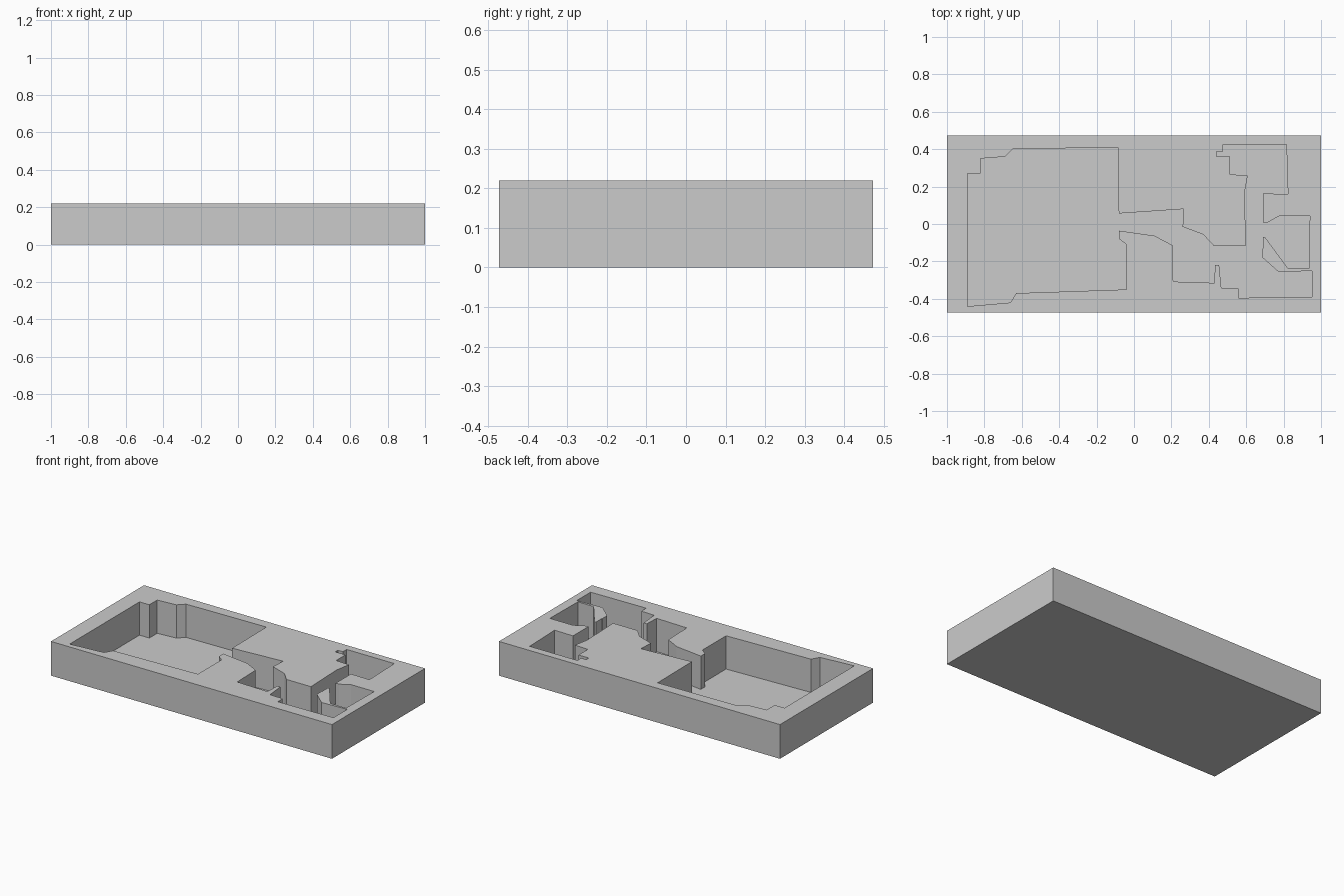
import bpy, bmesh

if "Cube" in bpy.data.objects:
    bpy.data.objects.remove(bpy.data.objects["Cube"])

HALF_X, HALF_Y, HEIGHT, FLOOR = 1.0, 0.473, 0.22, 0.006


def prism(name, outline, z0, z1):
    """Closed straight-sided solid from a plan outline."""
    bm = bmesh.new()
    base = bm.faces.new([bm.verts.new((x, y, z0)) for x, y in outline])
    top = bmesh.ops.extrude_face_region(bm, geom=[base])["geom"]
    bmesh.ops.translate(bm, vec=(0, 0, z1 - z0),
                        verts=[v for v in top if isinstance(v, bmesh.types.BMVert)])
    if not any(f.normal.z < -0.5 and f.calc_center_median().z < z0 + 1e-4 for f in bm.faces):
        bm.normal_update()
    bmesh.ops.recalc_face_normals(bm, faces=bm.faces)
    mesh = bpy.data.meshes.new(name)
    bm.to_mesh(mesh)
    bm.free()
    ob = bpy.data.objects.new(name, mesh)
    bpy.context.collection.objects.link(ob)
    return ob


def carve(block, name, outline):
    """Sink one room into the block, down to the floor."""
    cutter = prism(name, outline, FLOOR, HEIGHT + 0.1)
    cutter.hide_render = True
    cut = block.modifiers.new(name, 'BOOLEAN')
    cut.operation, cut.solver, cut.object = 'DIFFERENCE', 'EXACT', cutter
    bpy.context.view_layer.objects.active = block
    bpy.ops.object.modifier_apply(modifier=cut.name)
    bpy.data.objects.remove(cutter)


# Solid block
walls = prism("walls_and_floor", [(-HALF_X, -HALF_Y), (HALF_X, -HALF_Y),
                                  (HALF_X, HALF_Y), (-HALF_X, HALF_Y)], 0, HEIGHT)

# Large left room
carve(walls, "large_room", [
    (-.89, -.44), (-.89, .27), (-.82, .27), (-.82, .35), (-.69, .36), (-.65, .4),
    (-.085, .41), (-.08, -.08), (-.04, -.11), (-.04, -.35), (-.63, -.37), (-.66, -.42)])

# Passage, middle hall and lower right room
carve(walls, "hall", [
    (-.1, .055), (.265, .08), (.26, -.015), (.37, -.056), (.425, -.115), (.687, -.115),
    (.687, -.18), (.775, -.258), (.952, -.25), (.952, -.39), (.56, -.395), (.56, -.345),
    (.467, -.342), (.455, -.22), (.433, -.22), (.43, -.315), (.21, -.308),
    (.205, -.113), (.11, -.063), (-.1, -.033)])

# Upper right room with its corridor
carve(walls, "upper_room", [
    (.6, -.13), (.59, .16), (.608, .26), (.513, .265), (.513, .36), (.44, .36),
    (.44, .387), (.476, .387), (.476, .425), (.815, .425), (.823, .16),
    (.69, .163), (.69, -.13)])

# Right room
carve(walls, "right_room", [
    (.68, .008), (.715, .008), (.775, .042), (.94, .042), (.936, -.238),
    (.824, -.238), (.7, -.07), (.68, -.07)])
